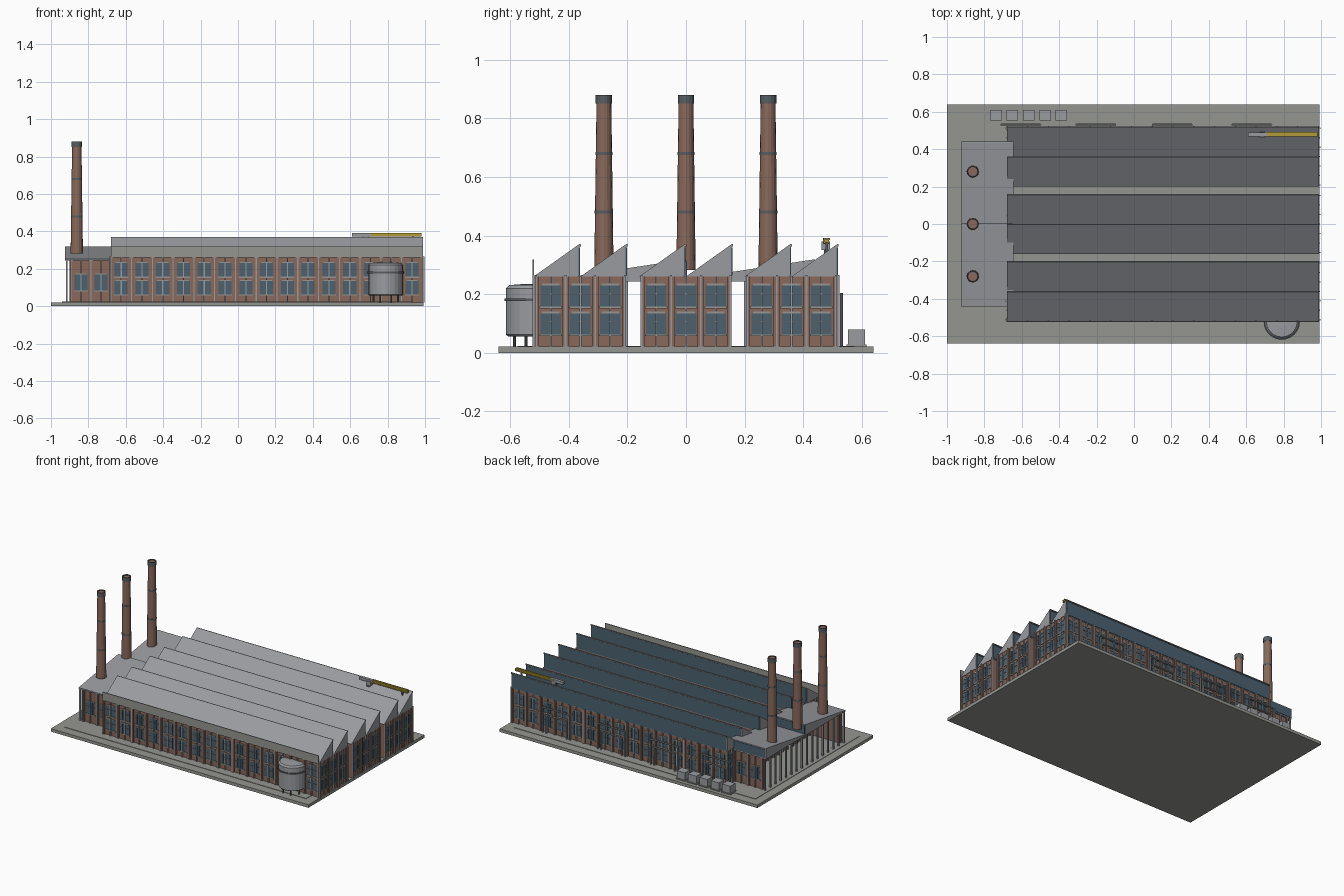
import bpy, bmesh, math
from mathutils import Matrix, Vector

if "Cube" in bpy.data.objects:
    bpy.data.objects.remove(bpy.data.objects["Cube"])

def mat(name, c):
    m = bpy.data.materials.new(name)
    m.diffuse_color = (*c, 1)
    m.use_nodes = True
    m.node_tree.nodes["Principled BSDF"].inputs["Base Color"].default_value = m.diffuse_color
    return m

BRICK = mat("brick", (0.25, 0.14, 0.105))
GLASS = mat("glass", (0.07, 0.12, 0.16))
ROOF = mat("roof_grey", (0.32, 0.33, 0.35))
STONE = mat("concrete", (0.30, 0.30, 0.28))
STEEL = mat("dark_steel", (0.10, 0.11, 0.12))
YELLOW = mat("yellow", (0.45, 0.33, 0.04))
I = Matrix.Identity(4)

# Each part collects its pieces in one bmesh
parts = {}

def part(name, m):
    if name not in parts:
        parts[name] = (bmesh.new(), m)
    return parts[name][0]

def box(name, m, x0, x1, y0, y1, z0, z1, M=I):
    size = Matrix.Diagonal((x1 - x0, y1 - y0, z1 - z0, 1))
    mid = Matrix.Translation(((x0 + x1) / 2, (y0 + y1) / 2, (z0 + z1) / 2))
    bmesh.ops.create_cube(part(name, m), size=1, matrix=M @ mid @ size)

def lathe(name, m, x, y, profile, n=16):
    """Closed revolved solid from (radius, z) points."""
    bm = part(name, m)
    rings = [[bm.verts.new((x + r * math.cos(2 * math.pi * i / n),
                            y + r * math.sin(2 * math.pi * i / n), z)) for i in range(n)]
             for r, z in profile]
    for a, b in zip(rings, rings[1:]):
        for i in range(n):
            j = (i + 1) % n
            bm.faces.new((a[i], a[j], b[j], b[i]))
    bm.faces.new(rings[0][::-1])
    bm.faces.new(rings[-1])

def prism(name, m, x0, x1, yz):
    """Extrude a y-z profile along x."""
    bm = part(name, m)
    a, b = ([bm.verts.new((x, y, z)) for y, z in yz] for x in (x0, x1))
    bm.faces.new(a)
    bm.faces.new(b[::-1])
    for i in range(len(yz)):
        j = (i + 1) % len(yz)
        bm.faces.new((a[j], a[i], b[i], b[j]))

def pipe(name, m, a, b, r, n=8):
    a, b = Vector(a), Vector(b)
    d = b - a
    M = Matrix.Translation((a + b) / 2) @ d.to_track_quat('Z', 'Y').to_matrix().to_4x4()
    bmesh.ops.create_cone(part(name, m), cap_ends=True, segments=n, radius1=r, radius2=r,
                          depth=d.length, matrix=M)

def facade(name, x, y, angle, length, n, floors, top):
    """Pilasters, posts and windows; local x runs along the wall, local -y is outward."""
    M = Matrix.Translation((x, y, 0)) @ Matrix.Rotation(math.radians(angle), 4, 'Z')
    bay = length / n
    for i in range(n + 1):
        u = i * bay
        box(name + "_pilasters", BRICK, max(u - .011, 0), min(u + .011, length), -.007, .004, .02, top, M)
        box(name + "_posts", ROOF, u - .003, u + .003, -.012, -.004, .02, top + .005, M)
    for i in range(n):
        c = (i + .5) * bay
        box(name + "_posts", ROOF, c - .003, c + .003, -.009, .002, .02, top, M)
        for z0, z1 in floors:
            box(name + "_windows", GLASS, c - .035, c + .035, -.002, .004, z0, z1, M)
            box(name + "_sills", STONE, c - .038, c + .038, -.006, .002, z0 - .006, z0, M)
            box(name + "_sills", STONE, c - .03, c + .03, -.005, .002, z1, z1 + .006, M)
            zm = z0 + (z1 - z0) * .6
            box(name + "_glazing_bars", STEEL, c - .035, c + .035, -.004, .002, zm - .0015, zm + .0015, M)
            for k in (-.018, .018):
                box(name + "_glazing_bars", STEEL, c + k - .001, c + k + .001, -.004, .002, z0, z1, M)

# Ground slab with raised inner pad
box("ground_slab", STONE, -1, .993, -.64, .64, 0, .021)
box("inner_pad", STONE, -.94, .93, -.575, .575, .02, .024)

# Three halls with twin sawtooth roofs
X0, X1, TOP = -.68, .99, .26
floors = [(.063, .135), (.158, .23)]
for k, yc in enumerate((-.36, 0, .36)):
    y0, y1 = yc - .16, yc + .16
    box("hall_walls", BRICK, X0 + .006, X1 - .004, y0 + .008, y1 - .008, .02, TOP)
    facade("hall_right", X1 - .004, y0 + .008, 90, .304, 3, floors, TOP)
    facade("hall_left", X0 + .006, y1 - .008, -90, .304, 3, floors, TOP)
    for t in (0, 1):
        a, b = y0 + .16 * t, y0 + .16 * (t + 1)
        prism("sawtooth_roof", ROOF, X0, X1, [(a, TOP), (b - .006, TOP), (b - .006, .358), (b, .365), (b, .371), (b - .004, .371)])
        box("rooflight_glass", GLASS, X0 + .005, X1 - .005, b - .008, b - .002, TOP + .004, .36)
        box("rooflight_rails", STEEL, X0, X1, b - .006, b + .001, .362, .369)
facade("hall_front", X0, -.512, 0, X1 - X0 - .004, 15, floors, TOP)
facade("hall_back", X1 - .004, .512, 180, X1 - X0 - .004, 15, floors, TOP)
box("front_parapet", STONE, X0, X1, -.524, -.518, TOP, .318)

# Open boiler house: end walls, two shallow roof teeth, colonnade on the left
for s in (-1, 1):
    box("boiler_end_walls", BRICK, -.90, -.674, min(s * .415, s * .43), max(s * .415, s * .43), .02, .248)
facade("boiler_front", -.893, -.43, 0, .215, 2, [(.085, .17)], .246)
facade("boiler_back", -.678, .43, 180, .215, 2, [(.085, .17)], .246)
for a in (-.44, 0):
    prism("boiler_roof", ROOF, -.925, -.645, [(a, .244), (a + .44, .244), (a + .44, .318), (a + .432, .318), (a, .252)])
    box("boiler_rooflight", GLASS, -.92, -.65, a + .437, a + .443, .252, .312)
for i in range(16):
    y = -.435 + .058 * i
    box("boiler_columns", ROOF, -.92, -.911, y - .005, y + .005, .02, .246)

# Three chimneys with bands and caps
for y in (-.28, 0, .28):
    x = -.862
    lathe("chimneys", BRICK, x, y, [(.033, .282), (.025, .872)])
    for z in (.48, .68):
        r = .034 - .0135 * (z - .28)
        lathe("chimney_bands", STEEL, x, y, [(r, z - .005), (r, z + .005)])
    lathe("chimney_caps", STEEL, x, y, [(.0235, .85), (.028, .85), (.028, .88), (.0225, .88), (.0225, .872)])
    lathe("chimney_flues", BRICK, x, y, [(.0225, .86), (.0225, .874)])

# Storage tank with hoop and legs
tx, ty = .79, -.522
lathe("tank", ROOF, tx, ty, [(.085, .056), (.092, .062), (.092, .22), (.082, .231), (.03, .235)], 24)
lathe("tank_hoop", STEEL, tx, ty, [(.097, .176), (.097, .186)], 24)
for deg in (200, 245, 295, 340):
    a = math.radians(deg)
    pipe("tank_legs", STEEL, (tx + .07 * math.cos(a), ty + .07 * math.sin(a), .02),
         (tx + .07 * math.cos(a), ty + .07 * math.sin(a), .062), .005)

# Cooling units behind the halls
for i in range(5):
    x = -.738 + .0875 * i
    box("cooling_units", ROOF, x - .031, x + .031, .553, .61, .024, .079)
    box("unit_plinths", STONE, x - .036, x + .036, .548, .615, .02, .028)

# Pipe loops on the back wall
for x in (-.605, -.205, .205, .63):
    for z, h in ((.2, .105), (.15, .08)):
        pipe("back_pipes", ROOF, (x - h, .531, z), (x + h, .531, z), .005)
        for s in (-1, 1):
            pipe("back_pipes", ROOF, (x + s * h, .531, .022), (x + s * h, .531, z + .004), .005)

# Roof crane: post, counterweight, cab and jib
box("crane_post", STEEL, .665, .685, .47, .486, .33, .375)
box("crane_counterweight", ROOF, .61, .712, .468, .488, .372, .391)
box("crane_cab", ROOF, .67, .70, .462, .492, .35, .38)
for y in (.472, .488):
    for z in (.376, .388):
        box("crane_jib", YELLOW, .70, .98, y - .003, y + .003, z - .003, z + .003)
box("crane_jib", YELLOW, .70, .98, .473, .487, .377, .387)
box("crane_hook", STEEL, .93, .94, .476, .484, .345, .376)

# Turn every collected part into an object
for name, (bm, m) in parts.items():
    bmesh.ops.recalc_face_normals(bm, faces=bm.faces)
    me = bpy.data.meshes.new(name)
    bm.to_mesh(me)
    bm.free()
    me.materials.append(m)
    bpy.context.collection.objects.link(bpy.data.objects.new(name, me))
